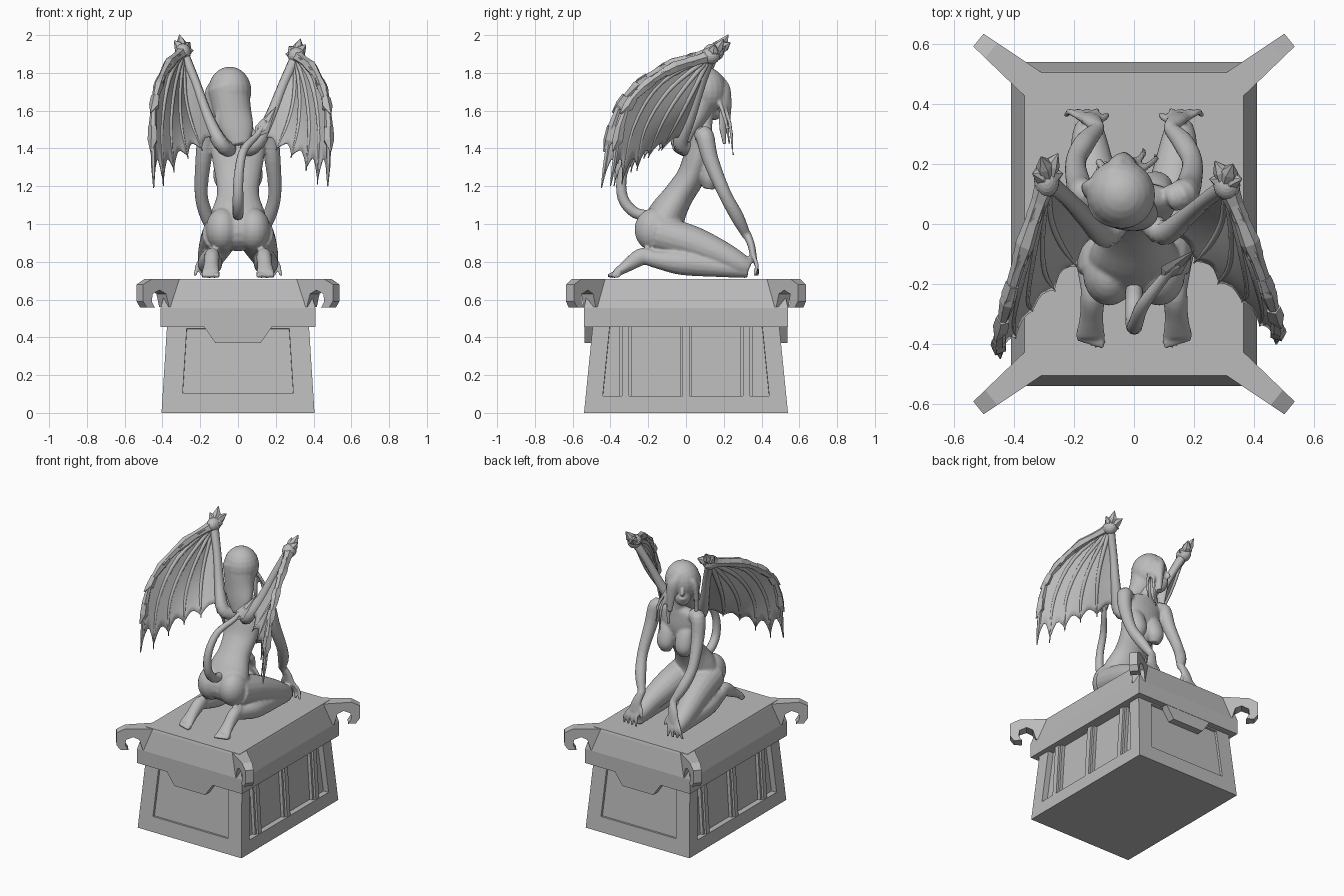
import bpy, bmesh, math
from mathutils import Vector, Matrix

cube = bpy.data.objects.get("Cube")
if cube:
    bpy.data.objects.remove(cube, do_unlink=True)

GREY = (0.5, 0.5, 0.5, 1)
stone = bpy.data.materials.new("grey_stone")
stone.use_nodes = True
stone.diffuse_color = GREY
for node in stone.node_tree.nodes:
    if node.type == 'BSDF_PRINCIPLED':
        node.inputs["Base Color"].default_value = GREY


def finish(bm, name, smooth=False, voxel=0, thickness=0):
    bmesh.ops.recalc_face_normals(bm, faces=bm.faces[:])
    for f in bm.faces:
        f.smooth = smooth
    mesh = bpy.data.meshes.new(name)
    bm.to_mesh(mesh)
    bm.free()
    mesh.materials.append(stone)
    ob = bpy.data.objects.new(name, mesh)
    bpy.context.collection.objects.link(ob)
    if voxel:
        mod = ob.modifiers.new("blend", 'REMESH')
        mod.mode = 'VOXEL'
        mod.voxel_size = voxel
        mod.use_smooth_shade = True
        soft = ob.modifiers.new("soften", 'SMOOTH')
        soft.factor, soft.iterations = 0.5, 5
    if thickness:
        mod = ob.modifiers.new("thickness", 'SOLIDIFY')
        mod.thickness, mod.offset = thickness, 0


def spline(pts, n=4):
    """Smooth curve through points of any dimension."""
    p = [Vector(q) for q in pts]
    p = [p[0] * 2 - p[1]] + p + [p[-1] * 2 - p[-2]]
    out = []
    for a, b, c, d in zip(p, p[1:], p[2:], p[3:]):
        for i in range(n):
            t = i / n
            out.append((b * 2 + (c - a) * t + (a * 2 - b * 5 + c * 4 - d) * t * t
                        + (b * 3 - a - c * 3 + d) * t ** 3) * 0.5)
    return out + [p[-2]]


def tube(bm, pts, sides=14, n=4, M=Matrix()):
    """Elliptical tube; each point is x, y, z, radius[, second radius]."""
    pts = [tuple(p) + ((p[3],) if len(p) == 4 else ()) for p in pts]
    s = spline(pts, n)
    c = [Vector(p[:3]) for p in s]
    rings = []
    for i, p in enumerate(s):
        t = (c[min(i + 1, len(c) - 1)] - c[max(i - 1, 0)]).normalized()
        u = Vector((1, 0, 0))
        u = (u - t * u.dot(t)).normalized()
        v = t.cross(u)
        ring = []
        for k in range(sides):
            a = math.tau * k / sides
            co = c[i] + u * math.cos(a) * max(p[3], .002) + v * math.sin(a) * max(p[4], .002)
            ring.append(bm.verts.new(M @ co))
        rings.append(ring)
    for r, q in zip(rings, rings[1:]):
        for k in range(sides):
            bm.faces.new((r[k], r[k - 1], q[k - 1], q[k]))
    bm.faces.new(rings[0])
    bm.faces.new(rings[-1])


def ball(bm, loc, radii, M=Matrix()):
    bmesh.ops.create_uvsphere(bm, u_segments=20, v_segments=12, radius=1,
                              matrix=M @ Matrix.Translation(loc) @ Matrix.Diagonal((*radii, 1)))


def prism(bm, pts, half, M=Matrix(), taper=0):
    """Outline in x, z pushed out both ways along y."""
    a, b = [[bm.verts.new(M @ Vector((x, s * (half - taper * x), z))) for x, z in pts]
            for s in (-1, 1)]
    bm.faces.new(a)
    bm.faces.new(b)
    for i in range(len(pts)):
        bm.faces.new((a[i - 1], a[i], b[i], b[i - 1]))


def stack(bm, levels):
    """Rectangular rings of half sizes x, y at height z."""
    rings = [[bm.verts.new((sx * x, sy * y, z)) for sx, sy in ((-1, -1), (1, -1), (1, 1), (-1, 1))]
             for x, y, z in levels]
    for r, q in zip(rings, rings[1:]):
        for k in range(4):
            bm.faces.new((r[k - 1], r[k], q[k], q[k - 1]))
    bm.faces.new(rings[0])
    bm.faces.new(rings[-1])


# Pedestal body: flat frames around sunken panels with straight sides
bm = bmesh.new()
stack(bm, [(.405, .54, 0), (.37, .485, .55)])
bmesh.ops.recalc_face_normals(bm, faces=bm.faces[:])
sides = [f for f in bm.faces if abs(f.normal.x) > .9]
ends = [f for f in bm.faces if abs(f.normal.y) > .9]
for walls, margin, depth in ((sides, .09, -.04), (ends, .105, -.015)):
    bmesh.ops.inset_individual(bm, faces=walls, thickness=margin, use_even_offset=True)
    bmesh.ops.inset_individual(bm, faces=walls, thickness=.001, depth=depth, use_even_offset=True)
finish(bm, "pedestal_body")

# Side pillars: a wide strip with a narrow one in front
bm = bmesh.new()
for turn in (0, math.pi):
    for y in (-.32, 0, .32):
        M = Matrix.Rotation(turn, 4, 'Z') @ Matrix.Translation((0, y, 0))
        for half, back in ((.033, .018), (.018, .003)):
            prism(bm, [(.33, .08), (.4 - back, .08), (.376 - back, .47), (.3, .47)], half, M)
finish(bm, "side_pillars")

# Lid and its hanging tabs
bm = bmesh.new()
stack(bm, [(.41, .54, .455), (.41, .54, .555), (.37, .51, .695), (.365, .505, .71)])
finish(bm, "pedestal_lid")
bm = bmesh.new()
for s in (-1, 1):
    prism(bm, [(-.19, .47), (.19, .47), (.12, .37), (-.12, .37)], .025,
          Matrix.Translation((0, s * .513, 0)))
finish(bm, "lid_tabs")

# Corner hooks
bm = bmesh.new()
hook = [(-.15, .708), (.12, .708), (.175, .68), (.175, .59), (.15, .557), (.1, .557),
        (.12, .59), (.115, .63), (.07, .65), (.03, .63), (.01, .56), (-.15, .56)]
for sx in (-1, 1):
    for sy in (-1, 1):
        M = Matrix.Translation((sx * .383, sy * .504, 0))
        prism(bm, hook, .043, M @ Matrix.Rotation(math.atan2(sy * .62, sx * .77), 4, 'Z'), .09)
finish(bm, "corner_hooks")

# Kneeling figure, blended into one surface
head = Matrix.Translation((-.052, .112, 1.69)) @ Matrix.Rotation(.6, 4, 'Z')
bm = bmesh.new()
tube(bm, [(0, -.11, .87, .06, .05), (0, -.13, .95, .155, .12), (0, -.1, 1.05, .145, .1),
          (0, -.04, 1.15, .112, .08), (0, .025, 1.25, .12, .075), (0, .065, 1.36, .14, .075),
          (0, .085, 1.46, .14, .055), (0, .09, 1.51, .07, .045)], 24)
tube(bm, [(0, .08, 1.44, .06), (-.02, .095, 1.53, .045), (-.04, .11, 1.64, .048)])
ball(bm, (0, 0, 0), (.085, .1, .12), head)
ball(bm, (0, .045, -.075), (.055, .06, .065), head)
tube(bm, [(0, .088, .02, .008), (0, .115, -.03, .014), (0, .09, -.04, .012)], 8, M=head)
ball(bm, (0, .1, -.072), (.024, .012, .011), head)
for s in (-1, 1):
    side = Matrix.Diagonal((s, 1, 1, 1))
    ball(bm, (s * .088, 0, -.01), (.012, .024, .035), head)
    tube(bm, [(.075, .09, 1.4, .04, .02), (.07, .115, 1.32, .056, .042), (.07, .125, 1.24, .06, .052),
              (.07, .12, 1.185, .035, .03)], M=side)
    ball(bm, (.083, -.165, .97), (.088, .108, .115), side)
    # Arm and hand
    tube(bm, [(.12, .085, 1.465, .045), (.162, .1, 1.465, .05), (.183, .13, 1.34, .043),
              (.195, .205, 1.16, .035), (.165, .27, 1.04, .036), (.12, .32, .94, .024)], M=side)
    tube(bm, [(.12, .32, .95, .024), (.14, .345, .89, .034, .02), (.155, .358, .82, .042, .018)], M=side)
    for i in range(4):
        x = .125 + .02 * i
        tube(bm, [(x, .358, .83, .012), (x + .01 * i, .374, .78, .012),
                  (x + .014 * i, .38 - .006 * i, .725, .009)], 8, M=side)
    tube(bm, [(.13, .34, .88, .013), (.1, .355, .83, .013), (.09, .365, .79, .01)], 8, M=side)
    # Folded leg and foot
    tube(bm, [(.088, -.15, .95, .1), (.112, .03, .9, .092), (.138, .18, .84, .075),
              (.15, .28, .79, .06), (.15, .335, .765, .045)], 18, M=side)
    tube(bm, [(.15, .33, .758, .045), (.15, .16, .775, .056), (.148, -.02, .795, .066),
              (.142, -.14, .81, .05), (.14, -.22, .825, .038)], M=side)
    tube(bm, [(.138, -.18, .835, .036), (.138, -.24, .825, .041, .046),
              (.142, -.31, .78, .04, .034), (.145, -.375, .737, .05, .02)], M=side)
    for i in range(5):
        ball(bm, (.107 + .019 * i, -.393 + .006 * i, .728), (.0105, .027, .015), side)
finish(bm, "kneeling_figure", True, .0075)

# Long hair with loose strands
bm = bmesh.new()
ball(bm, (0, -.015, .015), (.114, .117, .128), head)
tube(bm, [(-.05, .085, 1.72, .11, .1), (-.03, .06, 1.6, .1, .08), (-.005, .025, 1.5, .088, .05),
          (.01, 0, 1.42, .05, .025)], 20)
for s in (-1, 1):
    tube(bm, [(s * .04, .05, .06, .02, .03), (s * .078, .055, .02, .02, .035),
              (s * .088, .05, -.06, .016, .034), (s * .09, .04, -.17, .014, .026),
              (s * .09, .05, -.27, .01)], 10, M=head)
# Fringe swept across one side of the face
tube(bm, [(.01, .06, .09, .03, .02), (.05, .085, .03, .034, .018), (.07, .085, -.06, .028, .014),
          (.08, .08, -.17, .016, .01)], 10, M=head)
for x, y, z in ((.03, .25, 1.36), (.07, .23, 1.42), (-.12, .02, 1.42)):
    tube(bm, [(x * .5 - .02, y * .75, 1.66, .012), (x, y * .93, 1.53, .011), (x, y, z, .006)], 8)
finish(bm, "hair", True, .0075)

# Tail with pointed end
bm = bmesh.new()
tube(bm, [(0, -.1, 1.04, .02), (0, -.18, 1.045, .026), (0, -.27, 1.06, .029), (0, -.335, 1.14, .028),
          (.005, -.335, 1.27, .025), (.03, -.27, 1.39, .022), (.1, -.18, 1.47, .017),
          (.15, -.13, 1.54, .012)], 12)
finish(bm, "tail", True)
bm = bmesh.new()
tube(bm, [(.1, -.18, 1.47, .01), (.125, -.155, 1.5, .04, .014), (.15, -.13, 1.54, .028, .012),
          (.2, -.09, 1.62, .002)], 6, 1)
finish(bm, "tail_tip")

# Wings: finger rays fan out from the wrist, the last ray is the arm
wrist = (.31, .13, 1.89)
rays = [[wrist, (.41, -.12, 1.8), (.475, -.32, 1.6), (.475, -.4, 1.2)],
        [wrist, (.39, -.13, 1.75), (.43, -.28, 1.51), (.42, -.34, 1.21)],
        [wrist, (.36, -.09, 1.71), (.38, -.22, 1.5), (.36, -.26, 1.28)],
        [wrist, (.33, -.04, 1.68), (.32, -.14, 1.51), (.28, -.2, 1.35)],
        [wrist, (.3, .02, 1.67), (.26, -.06, 1.52), (.2, -.13, 1.39)],
        [wrist, (.24, .08, 1.74), (.17, .02, 1.56), (.1, -.03, 1.43)]]
curves = [spline(r) for r in rays]


def along(curve, t):
    f = t * (len(curve) - 1)
    i = min(int(f), len(curve) - 2)
    return curve[i].lerp(curve[i + 1], f - i)


for s, side_name in ((1, "left"), (-1, "right")):
    narrow, stretch, lift = (1, 1, 0) if s > 0 else (.94, 1.12, .04)
    M = Matrix(((s * narrow, 0, 0, 0), (0, stretch, 0, 0), (0, 0, 1 + lift, -lift * 1.43), (0, 0, 0, 1)))

    # Scalloped membrane
    bm = bmesh.new()
    steps, rows = 5, 12
    grid = []
    for j in range(steps * 5 + 1):
        k = min(j // steps, 4)
        f = j / steps - k
        reach = .97 - .1 * math.sin(math.pi * f)
        grid.append([bm.verts.new(M @ along(curves[k], reach * (.03 + .97 * i / rows)).lerp(
            along(curves[k + 1], reach * (.03 + .97 * i / rows)), f)) for i in range(rows + 1)])
    for a, b in zip(grid, grid[1:]):
        for i in range(rows):
            bm.faces.new((a[i], a[i + 1], b[i + 1], b[i]))
    finish(bm, side_name + "_wing_membrane", True, thickness=.007)

    # Thin inner finger bones
    bm = bmesh.new()
    for ray in rays[1:5]:
        tube(bm, [(*p, r) for p, r in zip(ray, (.016, .014, .011, .003))], 6, M=M)
    finish(bm, side_name + "_wing_fingers", True)

    # Arm from the back to the wrist
    bm = bmesh.new()
    arm = [(*p, r) for p, r in zip(rays[5], (.03, .026, .032, .042))]
    tube(bm, arm + [(.04, .02, 1.39, .04)], 10, M=M)
    finish(bm, side_name + "_wing_arm", True)

    # Rough leading edge with low knuckle plates and wrist claws
    bm = bmesh.new()
    edge = [(*p, .034 * (1 - .05 * i) + (.005 if i % 3 == 0 else -.003))
            for i, p in enumerate(curves[0])]
    edge[-1] = (*rays[0][-1], .003)
    tube(bm, edge, 6, 1, M=M)
    for a, b in zip(curves[0][1:10:2], curves[0][2:11:2]):
        end = b + (b - a) * .35 + Vector((.012, -.014, .008))
        tube(bm, [(*a, .026), (*b.lerp(a, .3), .03), (*end, .004)], 5, 1, M=M)
    ball(bm, wrist, (.045, .05, .045), M)
    for x, y, z in ((.33, .2, 1.98), (.27, .21, 1.94), (.36, .15, 1.95), (.25, .15, 1.9)):
        tube(bm, [(*wrist, .034), ((x + .31) / 2, (y + .15) / 2, (z + 1.9) / 2, .028),
                  (x, y, z, .002)], 6, 1, M=M)
    finish(bm, side_name + "_wing_leading_edge")
